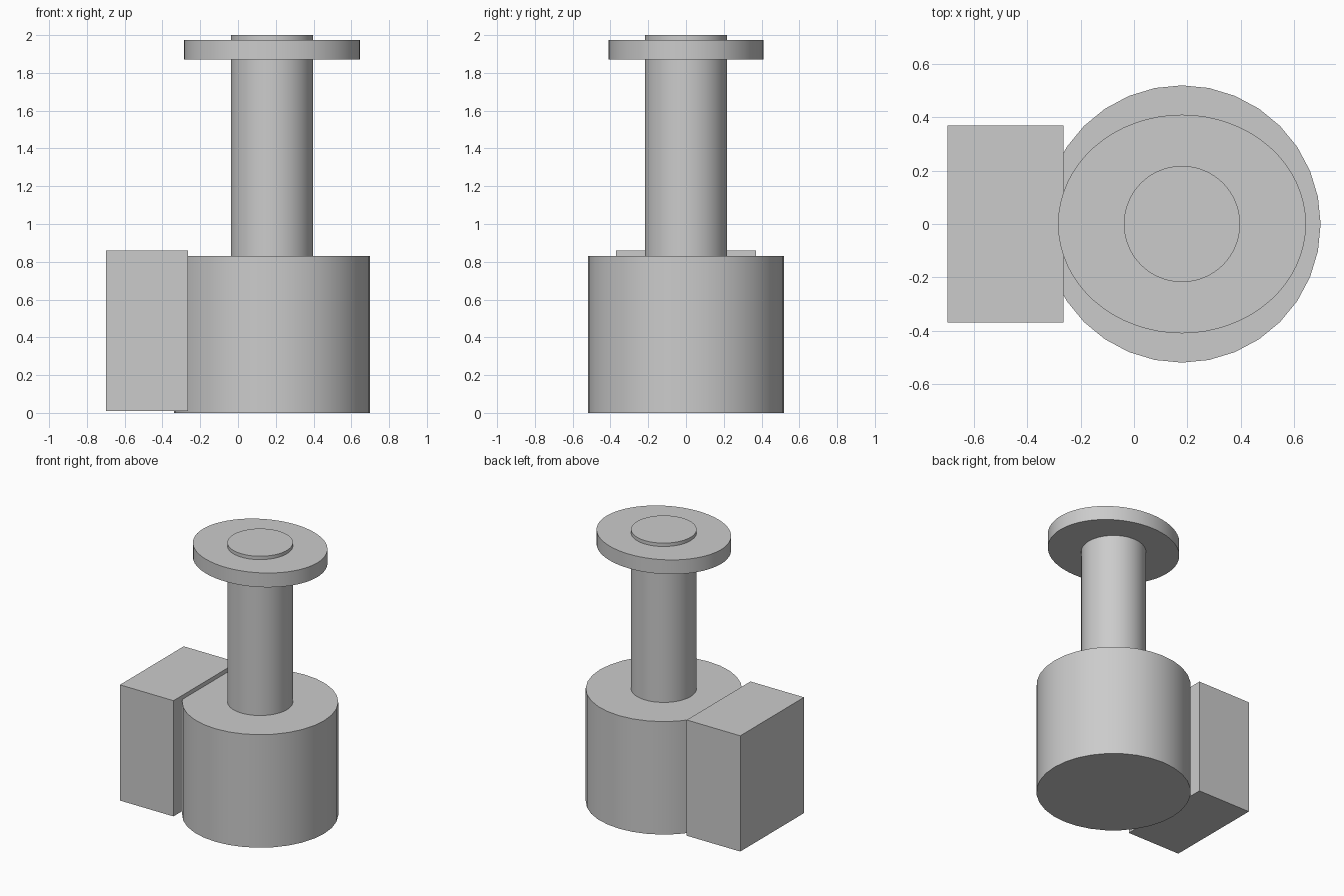
import bpy, bmesh, math
from mathutils import Matrix

cube = bpy.data.objects.get("Cube")
if cube:
    bpy.data.objects.remove(cube, do_unlink=True)

grey = bpy.data.materials.new("plain grey")
grey.use_nodes = True
COLOUR = (0.6, 0.6, 0.6, 1.0)
grey.diffuse_color = COLOUR
grey.node_tree.nodes["Principled BSDF"].inputs["Base Color"].default_value = COLOUR

AXIS_X = 0.18  # shared vertical axis of the round parts


def add_object(name, bm):
    mesh = bpy.data.meshes.new(name)
    bm.to_mesh(mesh)
    bm.free()
    mesh.materials.append(grey)
    obj = bpy.data.objects.new(name, mesh)
    bpy.context.collection.objects.link(obj)
    return obj


def drum(name, rx, ry, z0, z1, sides):
    """Upright smooth-sided cylinder with an elliptical or round section."""
    bm = bmesh.new()
    bmesh.ops.create_cone(bm, cap_ends=True, segments=sides, radius1=1, radius2=1, depth=1)
    bm.transform(Matrix.Translation((AXIS_X, 0, (z0 + z1) / 2))
                 @ Matrix.Diagonal((rx, ry, z1 - z0, 1)))
    obj = add_object(name, bm)
    bpy.ops.object.select_all(action='DESELECT')
    obj.select_set(True)
    bpy.context.view_layer.objects.active = obj
    bpy.ops.object.shade_smooth_by_angle(angle=math.radians(30))
    return obj


def block(name, lo, hi):
    bm = bmesh.new()
    bmesh.ops.create_cube(bm, size=1)
    centre = [(a + b) / 2 for a, b in zip(lo, hi)]
    size = [b - a for a, b in zip(lo, hi)]
    bm.transform(Matrix.Translation(centre) @ Matrix.Diagonal((*size, 1)))
    return add_object(name, bm)


# Round body, column and the slightly oval collar near its top
drum("base_drum", 0.52, 0.52, 0.0, 0.83, 32)
drum("column", 0.218, 0.218, 0.80, 2.0, 64)
drum("top_flange", 0.465, 0.41, 1.87, 1.975, 64)

# Box attached to the side of the body
block("side_box", (-0.70, -0.37, 0.01), (-0.265, 0.37, 0.86))
